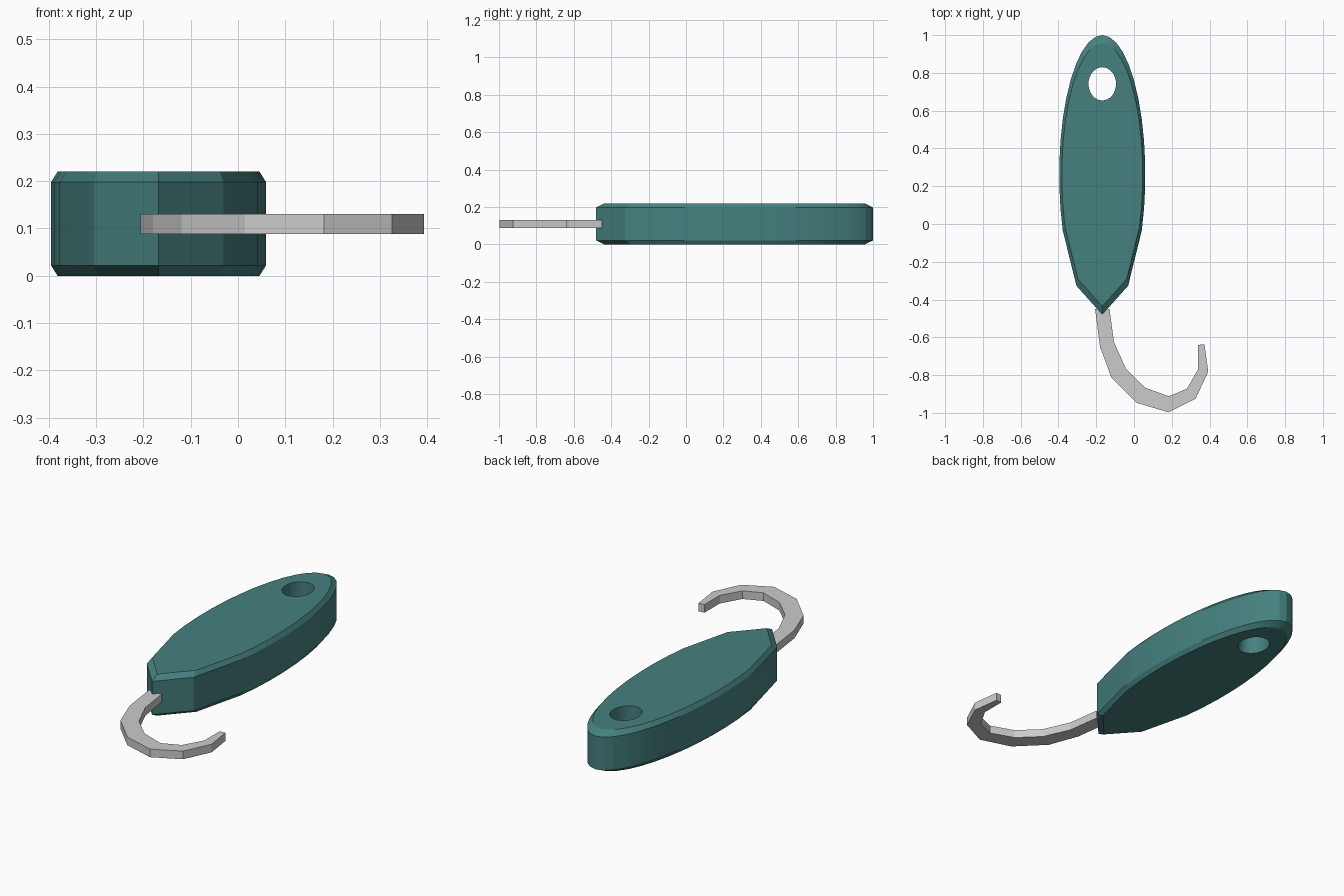
import bpy, bmesh, math

if "Cube" in bpy.data.objects:
    bpy.data.objects.remove(bpy.data.objects["Cube"])

CX, CY = -0.168, 0.26      # centre of the handle outline
H = 0.22                   # handle height


def add_object(name, bm):
    bmesh.ops.recalc_face_normals(bm, faces=bm.faces[:])
    mesh = bpy.data.meshes.new(name)
    bm.to_mesh(mesh)
    bm.free()
    obj = bpy.data.objects.new(name, mesh)
    bpy.context.collection.objects.link(obj)
    return obj


def loft(name, rings):
    """Closed solid through a list of rings of equal length."""
    bm = bmesh.new()
    rows = [[bm.verts.new(p) for p in ring] for ring in rings]
    n = len(rows[0])
    for a, b in zip(rows, rows[1:]):
        for i in range(n):
            j = (i + 1) % n
            bm.faces.new((a[i], a[j], b[j], b[i]))
    bm.faces.new(rows[0][::-1])
    bm.faces.new(rows[-1])
    return add_object(name, bm)


# Handle outline: faceted pointed nose, rounded elliptical rear, mirrored in x
half = [(0, -0.74), (0.137, -0.587)]
for i in range(13):
    a = math.radians(-23.5 + 113.5 * i / 12)
    half.append((0.228 * math.cos(a), 0.74 * math.sin(a)))
half[-1] = (0, 0.74)
outline = half + [(-x, y) for x, y in half[-2:0:-1]]

# Handle: chamfered slab
levels = [(0, 0.94), (0.022, 1), (H - 0.022, 1), (H, 0.94)]
handle = loft("handle", [[(CX + s * x, CY + s * y, z) for x, y in outline]
                         for z, s in levels])

# Cord hole, oval, cut right through
circle = [2 * math.pi * i / 32 for i in range(32)]
cutter = loft("hole_cutter", [[(CX + 0.073 * math.cos(a), 0.742 + 0.088 * math.sin(a), z)
                               for a in circle] for z in (-0.1, H + 0.1)])
cutter.hide_render = True
mod = handle.modifiers.new("cord_hole", 'BOOLEAN')
mod.operation = 'DIFFERENCE'
mod.solver = 'EXACT'
mod.object = cutter
bpy.context.view_layer.objects.active = handle
handle.select_set(True)
bpy.ops.object.modifier_apply(modifier=mod.name)
bpy.data.objects.remove(cutter)
bpy.ops.object.shade_smooth_by_angle(angle=math.radians(15))

teal = bpy.data.materials.new("teal")
teal.diffuse_color = (0.06, 0.22, 0.21, 1)
teal.use_nodes = True
teal.node_tree.nodes["Principled BSDF"].inputs["Base Color"].default_value = teal.diffuse_color
handle.data.materials.append(teal)

# Hook: flat tapering bar swept along paired outer and inner points
outer = [(-0.206, -0.45), (-0.18, -0.65), (-0.12, -0.812), (0.015, -0.947),
         (0.182, -0.997), (0.326, -0.925), (0.393, -0.782), (0.373, -0.637)]
inner = [(-0.13, -0.45), (-0.106, -0.625), (-0.042, -0.768), (0.06, -0.867),
         (0.185, -0.912), (0.28, -0.872), (0.34, -0.768), (0.34, -0.64)]
loft("hook", [[(*o, 0.088), (*i, 0.088), (*i, 0.131), (*o, 0.131)]
              for o, i in zip(outer, inner)])
